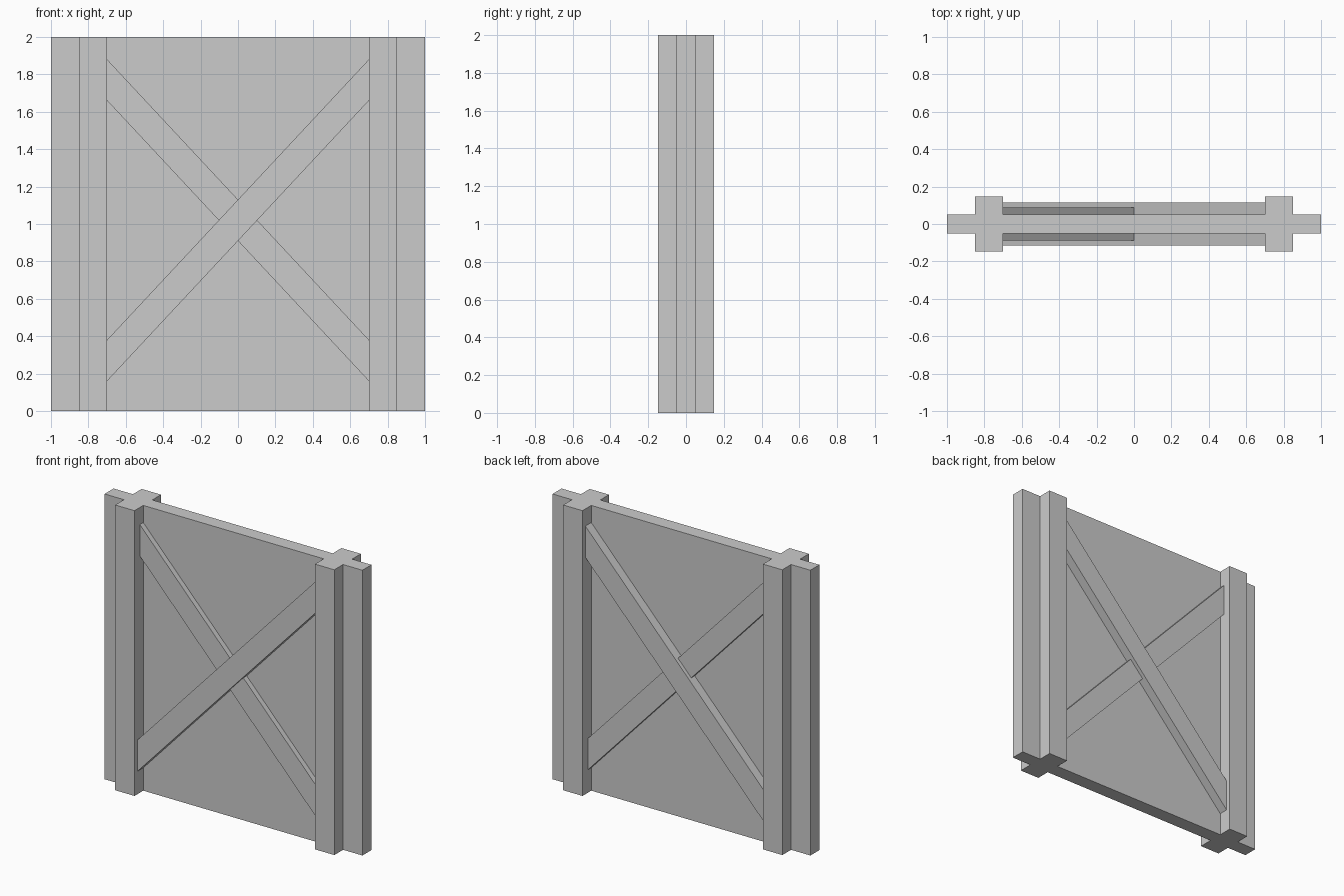
import bpy, bmesh

if "Cube" in bpy.data.objects:
    bpy.data.objects.remove(bpy.data.objects["Cube"])


def prism(name, outline, half_depth):
    """Extrude an x-z outline symmetrically along y."""
    bm = bmesh.new()
    face = bm.faces.new([bm.verts.new((x, -half_depth, z)) for x, z in outline])
    ext = bmesh.ops.extrude_face_region(bm, geom=[face])
    verts = [v for v in ext["geom"] if isinstance(v, bmesh.types.BMVert)]
    bmesh.ops.translate(bm, verts=verts, vec=(0, 2 * half_depth, 0))
    bmesh.ops.recalc_face_normals(bm, faces=bm.faces)
    mesh = bpy.data.meshes.new(name)
    bm.to_mesh(mesh)
    bm.free()
    ob = bpy.data.objects.new(name, mesh)
    bpy.context.collection.objects.link(ob)
    return ob


def rect(x0, x1, z0, z1):
    return [(x0, z0), (x1, z0), (x1, z1), (x0, z1)]


# Flat wall panel
prism("wall_panel", rect(-1, 1, 0, 2), 0.05)

# Upright posts through both faces
for side, x in (("left", -0.775), ("right", 0.775)):
    prism(side + "_post", rect(x - 0.075, x + 0.075, 0, 2), 0.147)

# Crossed braces showing on both faces; the rising one stands prouder
for name, s, depth in (("rising_brace", 1, 0.115), ("falling_brace", -1, 0.088)):
    prism(name, [(-0.7 * s, 0.16), (0.7 * s, 1.66),
                 (0.7 * s, 1.88), (-0.7 * s, 0.38)], depth)
